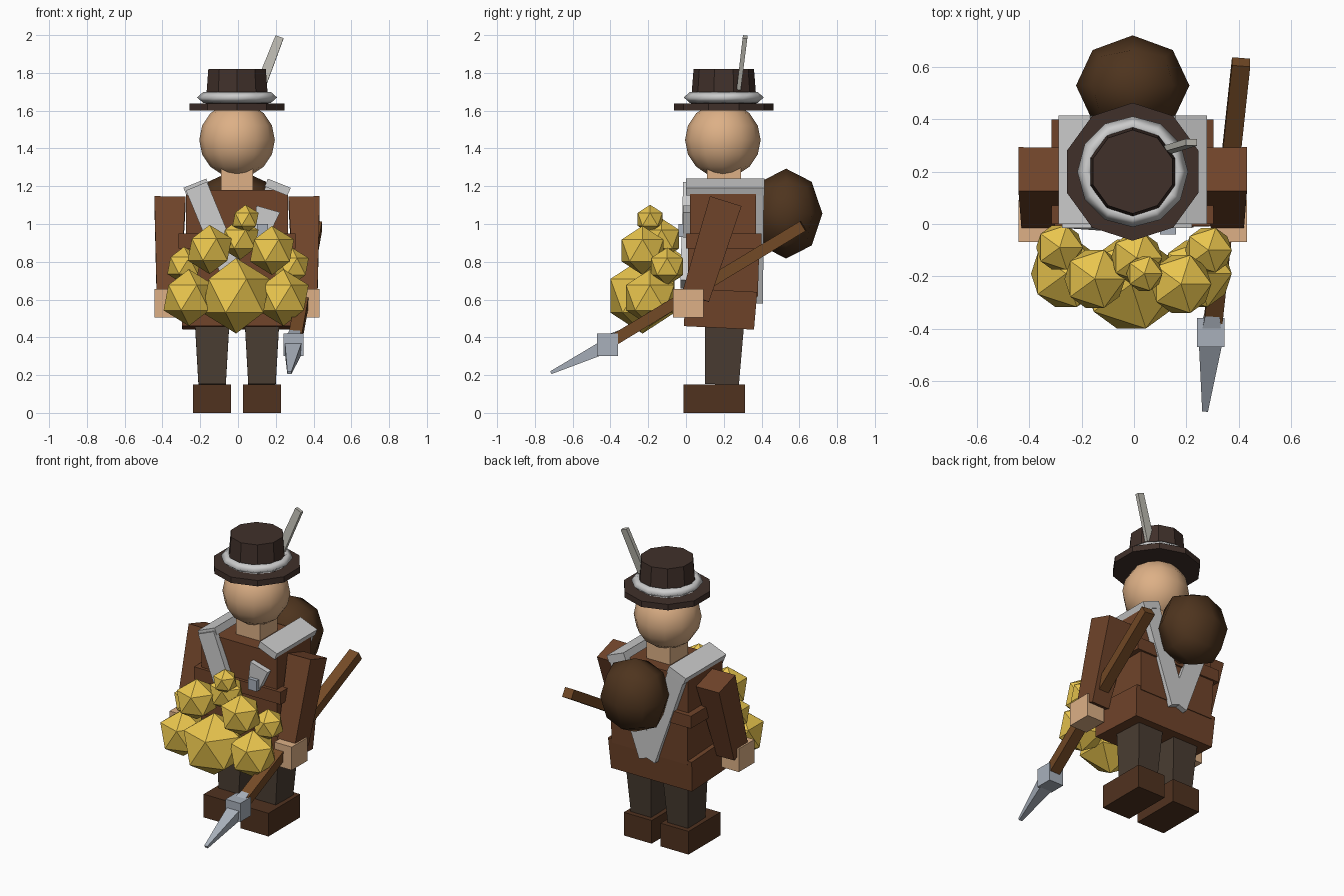
import bpy, bmesh, math
from mathutils import Vector, Matrix

if "Cube" in bpy.data.objects:
    bpy.data.objects.remove(bpy.data.objects["Cube"])

CX = -0.005  # body centre line


def mat(name, hexa):
    m = bpy.data.materials.new(name)
    rgb = [int(hexa[i:i + 2], 16) / 255 for i in (0, 2, 4)]
    m.diffuse_color = [c / 12.92 if c < 0.04 else ((c + 0.055) / 1.055) ** 2.4 for c in rgb] + [1]
    m.use_nodes = True
    m.node_tree.nodes["Principled BSDF"].inputs["Base Color"].default_value = m.diffuse_color
    return m


COAT, SKIN = mat("coat_brown", "70442A"), mat("skin", "DDB086")
TROUSER, BOOT = mat("trouser_brown", "4A3D32"), mat("boot_brown", "50321F")
HAT, SACK = mat("hat_brown", "40302A"), mat("sack_brown", "4E341E")
WOOD, GOLD = mat("wood", "744A26"), mat("gold", "EAC64E")
STEEL, QUILL = mat("steel", "A8B0BB"), mat("feather_white", "BDBBB2")


def finish(name, bm, material=None, smooth=False):
    bmesh.ops.recalc_face_normals(bm, faces=bm.faces)
    me = bpy.data.meshes.new(name)
    bm.to_mesh(me)
    bm.free()
    ob = bpy.data.objects.new(name, me)
    bpy.context.collection.objects.link(ob)
    if material:
        me.materials.append(material)
    for p in me.polygons:
        p.use_smooth = smooth
    return ob


def bar(name, p0, p1, s0, s1=None, material=None, ref=(1, 0, 0)):
    """Tapered box from p0 to p1; s0 and s1 are the end sizes (along ref, across ref)."""
    p0, p1 = Vector(p0), Vector(p1)
    s1 = s1 or s0
    d = (p1 - p0).normalized()
    u = Vector(ref)
    u = (u - d * u.dot(d)).normalized()
    v = d.cross(u)
    bm = bmesh.new()
    ends = []
    for p, s in ((p0, s0), (p1, s1)):
        ends.append([bm.verts.new(p + u * a * s[0] / 2 + v * b * s[1] / 2)
                     for a, b in ((-1, -1), (1, -1), (1, 1), (-1, 1))])
    bm.faces.new(ends[0])
    bm.faces.new(ends[1])
    for i in range(4):
        j = (i + 1) % 4
        bm.faces.new((ends[0][i], ends[0][j], ends[1][j], ends[1][i]))
    return finish(name, bm, material)


def cone(name, r0, r1, z0, z1, sides, material):
    bm = bmesh.new()
    bmesh.ops.create_cone(bm, cap_ends=True, segments=sides, radius1=r0, radius2=r1, depth=z1 - z0,
                          matrix=Matrix.Translation((CX, 0.2, (z0 + z1) / 2)))
    return finish(name, bm, material)


# Boots, legs, arms and hands on both sides
for side, s in (("left", -1), ("right", 1)):
    x = CX + s * 0.132
    bar(side + "_boot", (x, 0.15, 0), (x, 0.15, 0.15), (0.2, 0.325), None, BOOT)
    bar(side + "_leg", (x, 0.19, 0.15), (x, 0.205, 0.5), (0.145, 0.18), (0.185, 0.21), TROUSER)
    ax = CX + s * 0.355
    bar(side + "_arm", (ax, 0.21, 1.12), (ax + s * 0.008, 0.05, 0.61), (0.165, 0.175), (0.125, 0.15), COAT)
    hx = CX + s * 0.375
    bar(side + "_hand", (hx, 0.012, 0.505), (hx, 0.012, 0.655), (0.125, 0.16), None, SKIN)

# Coat in layers
bar("coat_skirt", (CX, 0.175, 0.45), (CX, 0.185, 0.65), (0.58, 0.37), (0.6, 0.385), COAT)
bar("coat_waist", (CX, 0.195, 0.62), (CX, 0.2, 0.94), (0.54, 0.37), (0.56, 0.38), COAT)
bar("coat_belt", (CX, 0.2, 0.87), (CX, 0.2, 0.95), (0.62, 0.4), None, COAT)
bar("coat_chest", (CX, 0.195, 0.9), (CX, 0.195, 1.18), (0.54, 0.35), None, COAT)
bar("neck", (CX, 0.2, 1.15), (CX, 0.2, 1.3), (0.17, 0.18), None, SKIN)

# Harness straps
for side, s in (("left", -1), ("right", 1)):
    ob = bar(side + "_shoulder_strap", (0, 0, 0), (0, 0.415, 0), (0.13, 0.045))
    ob.matrix_world = Matrix.Translation((CX + s * 0.215, 0, 1.195)) @ Matrix.Rotation(s * math.radians(22), 4, 'Y')
    bar(side + "_back_strap", (CX + s * 0.215, 0.39, 1.2), (CX, 0.385, 0.6), (0.045, 0.12), None, None, (0, 1, 0))
bar("front_strap", (CX - 0.215, 0.005, 1.2), (CX, -0.01, 0.68), (0.04, 0.12), None, None, (0, 1, 0))
bar("strap_plate", (0.16, 0.005, 1.08), (0.12, 0.005, 0.94), (0.04, 0.13), (0.04, 0.08), None, (0, 1, 0))
bar("buckle", (0.13, -0.02, 0.93), (0.13, -0.02, 1.0), (0.06, 0.04), None, STEEL)

# Head
bm = bmesh.new()
bmesh.ops.create_uvsphere(bm, u_segments=12, v_segments=8, radius=0.2,
                          matrix=Matrix.Translation((CX, 0.195, 1.445)))
finish("head", bm, SKIN, True)

# Hat with band and feather
cone("hat_brim", 0.264, 0.264, 1.6, 1.638, 10, HAT)
cone("hat_crown", 0.175, 0.16, 1.63, 1.82, 10, HAT)
bm = bmesh.new()
rings = []
for i in range(12):
    a = 2 * math.pi * i / 12
    rings.append([bm.verts.new((CX + r * math.cos(a), 0.2 + r * math.sin(a), z))
                  for r, z in ((0.212, 1.67), (0.178, 1.7), (0.145, 1.67), (0.178, 1.64))])
for i in range(12):
    a, b = rings[i], rings[(i + 1) % 12]
    for j in range(4):
        k = (j + 1) % 4
        bm.faces.new((a[j], b[j], b[k], a[k]))
finish("hat_band", bm, None, True)
bar("feather", (0.115, 0.28, 1.72), (0.22, 0.313, 1.99), (0.055, 0.022), (0.045, 0.025), QUILL)

# Sack on the back: a cube rounded into a ball
bm = bmesh.new()
bmesh.ops.create_cube(bm, size=2)
bmesh.ops.subdivide_edges(bm, edges=bm.edges[:], cuts=1, use_grid_fill=True)
for v in bm.verts:
    n = v.co.normalized()
    v.co = Vector((CX + n.x * 0.217, 0.53 + n.y * 0.192, 1.055 + n.z * 0.238))
finish("sack", bm, SACK, True)

# Spear carried low in the right hand
bar("spear_shaft", (0.41, 0.62, 0.99), (0.3, -0.4, 0.375), (0.07, 0.06), None, WOOD)
bar("spear_collar", (0.293, -0.415, 0.3), (0.293, -0.415, 0.42), (0.105, 0.11), None, STEEL)
bar("spear_socket", (0.305, -0.28, 0.45), (0.295, -0.42, 0.37), (0.03, 0.03), (0.085, 0.08), STEEL)
bar("spear_blade", (0.293, -0.44, 0.345), (0.272, -0.715, 0.213), (0.09, 0.07), (0.022, 0.016), STEEL)

# Pile of gold nuggets: x, y, z, radius
nuggets = [(-0.01, -0.23, 0.62, 0.2), (-0.26, -0.19, 0.61, 0.15), (0.24, -0.19, 0.61, 0.15),
           (-0.15, -0.21, 0.865, 0.13), (0.18, -0.23, 0.86, 0.13), (0.01, -0.13, 0.92, 0.11),
           (0.04, -0.19, 1.025, 0.077), (-0.285, -0.09, 0.78, 0.1), (0.285, -0.1, 0.775, 0.1)]
for i, (x, y, z, r) in enumerate(nuggets):
    bm = bmesh.new()
    bmesh.ops.create_icosphere(bm, subdivisions=1, radius=r, matrix=Matrix.Translation((x, y, z)))
    finish(f"gold_nugget_{i + 1}", bm, GOLD)
